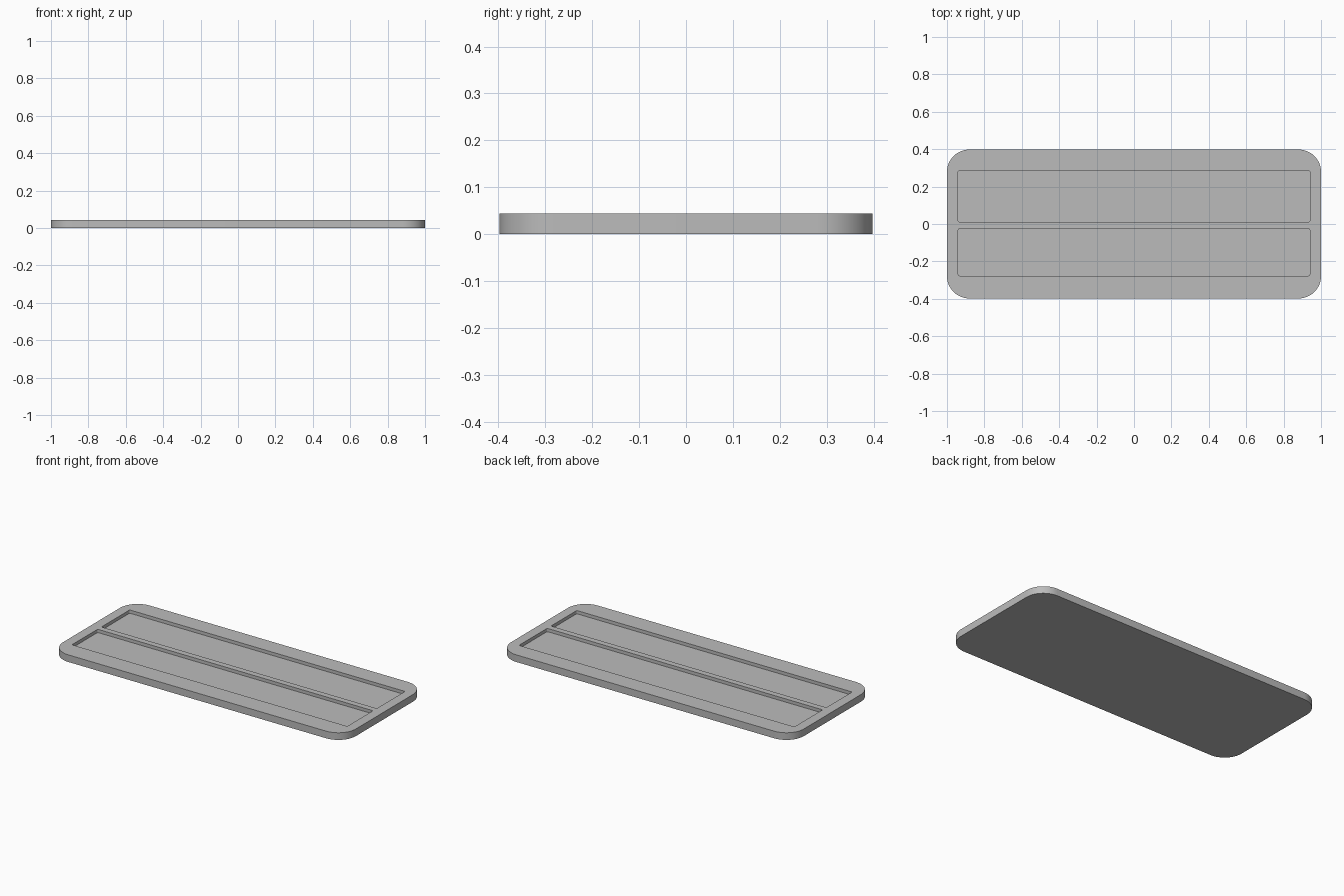
import bpy
import bmesh
from math import cos, sin, pi, radians

if "Cube" in bpy.data.objects:
    bpy.data.objects.remove(bpy.data.objects["Cube"], do_unlink=True)

HEIGHT = 0.044
POCKET_FLOOR = 0.024

# Single plain grey
grey = bpy.data.materials.new("light grey")
grey.use_nodes = True
colour = (0.5, 0.5, 0.5, 1)
grey.diffuse_color = colour
grey.node_tree.nodes["Principled BSDF"].inputs["Base Color"].default_value = colour


def rounded_slab(name, x, y0, y1, z0, z1, radius, steps):
    """Extruded rectangle, centred on x, with rounded upright corners."""
    bm = bmesh.new()
    corners = [(x, y1), (-x, y1), (-x, y0), (x, y0)]
    ring = []
    for i, (cx, cy) in enumerate(corners):
        mx = cx - radius if cx > 0 else cx + radius
        my = cy - radius if cy == y1 else cy + radius
        for s in range(steps + 1):
            a = pi / 2 * (i + s / steps)
            ring.append(bm.verts.new((mx + radius * cos(a), my + radius * sin(a), z0)))
    base = bm.faces.new(ring)
    top = bmesh.ops.extrude_face_region(bm, geom=[base])
    for v in top["geom"]:
        if isinstance(v, bmesh.types.BMVert):
            v.co.z = z1
    bmesh.ops.recalc_face_normals(bm, faces=bm.faces[:])
    mesh = bpy.data.meshes.new(name)
    bm.to_mesh(mesh)
    bm.free()
    mesh.materials.append(grey)
    obj = bpy.data.objects.new(name, mesh)
    bpy.context.collection.objects.link(obj)
    return obj


# Tray body with large rounded corners
tray = rounded_slab("tray", 1.0, -0.398, 0.398, 0, HEIGHT, 0.12, 16)
bpy.context.view_layer.objects.active = tray
tray.select_set(True)

# Two long shallow pockets, the rear one slightly wider
for name, y0, y1 in (("front_pocket", -0.277, -0.026), ("rear_pocket", 0.011, 0.286)):
    cutter = rounded_slab(name, 0.94, y0, y1, POCKET_FLOOR, HEIGHT + 0.05, 0.008, 4)
    cutter.hide_render = True
    cut = tray.modifiers.new(name, "BOOLEAN")
    cut.operation = "DIFFERENCE"
    cut.solver = "EXACT"
    cut.object = cutter
    bpy.ops.object.modifier_apply(modifier=cut.name)
    bpy.data.objects.remove(cutter, do_unlink=True)

bpy.ops.object.shade_smooth_by_angle(angle=radians(30))
